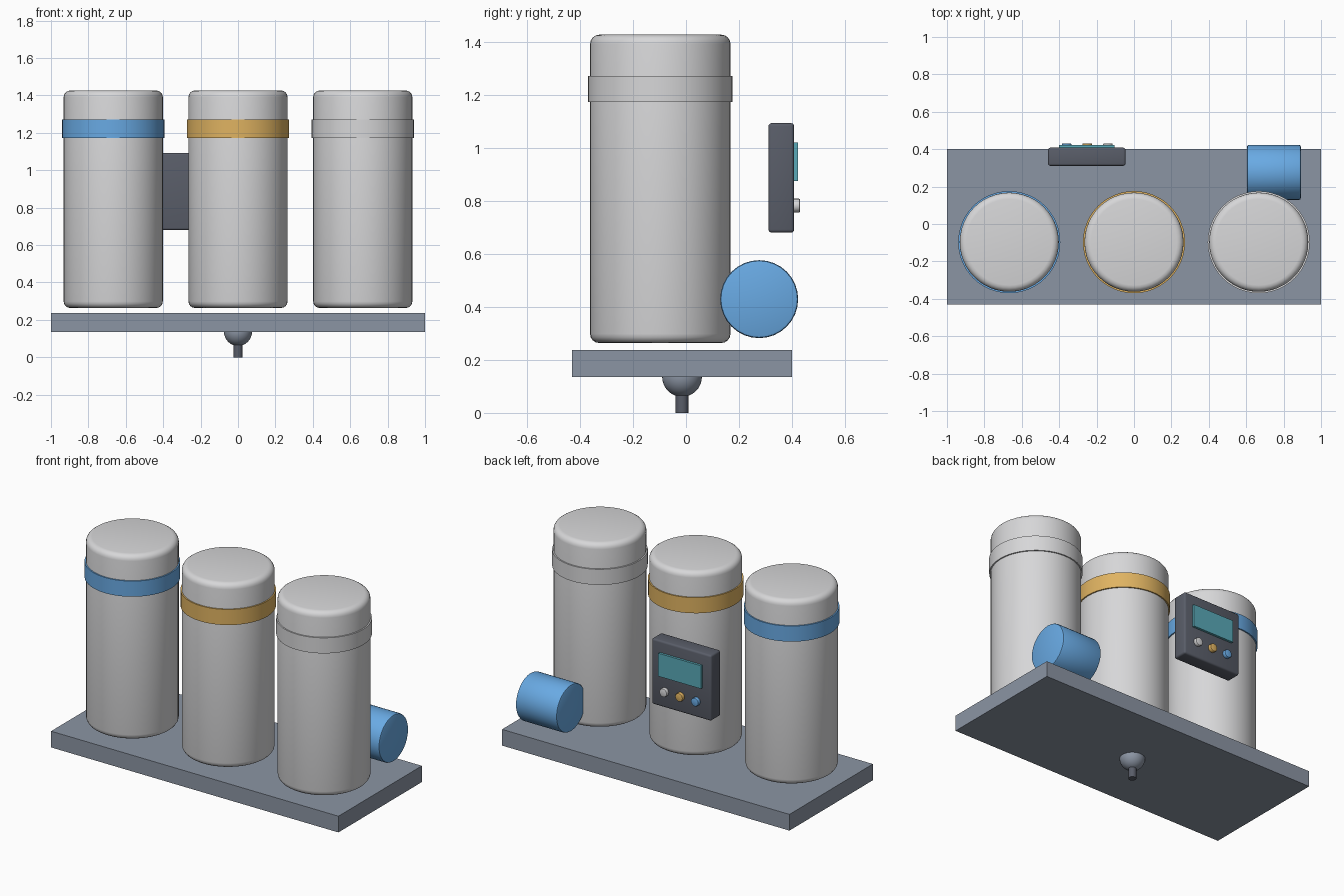
import bpy, bmesh, math
from mathutils import Matrix, Vector

cube = bpy.data.objects.get("Cube")
if cube:
    bpy.data.objects.remove(cube, do_unlink=True)


def material(name, color):
    m = bpy.data.materials.new(name)
    m.use_nodes = True
    m.diffuse_color = (*color, 1)
    m.node_tree.nodes["Principled BSDF"].inputs["Base Color"].default_value = (*color, 1)
    return m


GREY = material("light grey", (0.68, 0.68, 0.69))
BLUE = material("blue", (0.14, 0.40, 0.77))
GOLD = material("gold", (0.74, 0.45, 0.12))
SLATE = material("slate", (0.26, 0.30, 0.37))
DARK = material("dark grey", (0.10, 0.11, 0.14))
TEAL = material("teal", (0.10, 0.40, 0.48))

AXES = {"Z": Matrix(), "X": Matrix.Rotation(math.pi / 2, 4, "Y"),
        "Y": Matrix.Rotation(-math.pi / 2, 4, "X")}


def finish(bm, name, mat, loc, smooth=True):
    bmesh.ops.recalc_face_normals(bm, faces=bm.faces)
    mesh = bpy.data.meshes.new(name)
    bm.to_mesh(mesh)
    bm.free()
    mesh.materials.append(mat)
    obj = bpy.data.objects.new(name, mesh)
    bpy.context.collection.objects.link(obj)
    obj.location = loc
    if smooth:
        bpy.ops.object.select_all(action="DESELECT")
        obj.select_set(True)
        bpy.context.view_layer.objects.active = obj
        bpy.ops.object.shade_smooth_by_angle(angle=math.radians(35))
    return obj


def box(name, mat, low, high, bevel=0):
    """Box between two corners, with optionally rounded edges."""
    low, high = Vector(low), Vector(high)
    bm = bmesh.new()
    bmesh.ops.create_cube(bm, size=1)
    bmesh.ops.scale(bm, vec=high - low, verts=bm.verts)
    if bevel:
        bmesh.ops.bevel(bm, geom=bm.edges[:], offset=bevel, segments=3,
                        profile=0.5, affect="EDGES")
    return finish(bm, name, mat, (low + high) / 2, bool(bevel))


def cylinder(name, mat, loc, radius, length, axis="Z", sides=48, bevel=0, steps=4):
    """Cylinder centred on loc, with optionally rounded rims."""
    bm = bmesh.new()
    bmesh.ops.create_cone(bm, cap_ends=True, segments=sides, radius1=radius,
                          radius2=radius, depth=length)
    if bevel:
        rims = [e for e in bm.edges if abs(e.verts[0].co.z - e.verts[1].co.z) < 1e-4]
        bmesh.ops.bevel(bm, geom=rims, offset=bevel, segments=steps,
                        profile=0.5, affect="EDGES")
    bm.transform(AXES[axis])
    return finish(bm, name, mat, loc)


# Base plate
box("base_plate", SLATE, (-1, -0.43, 0.135), (1, 0.4, 0.237))

# Three canisters with coloured bands
for side, x, mat in (("right", -0.667, BLUE), ("middle", 0, GOLD), ("left", 0.667, GREY)):
    cylinder(side + "_canister", GREY, (x, -0.097, 0.845), 0.265, 1.163, bevel=0.035)
    cylinder(side + "_band", mat, (x, -0.097, 1.221), 0.273, 0.098)

# Pump drum lying behind the left canister
cylinder("pump_drum", BLUE, (0.748, 0.276, 0.429), 0.147, 0.288, "X", 32, 0.01, 2)

# Control panel on the back, with screen and buttons
box("control_panel", DARK, (-0.46, 0.311, 0.68), (-0.045, 0.408, 1.093), 0.012)
box("panel_screen", TEAL, (-0.4, 0.395, 0.875), (-0.103, 0.423, 1.02))
for side, x, mat in (("left", -0.14, GREY), ("middle", -0.25, GOLD), ("right", -0.36, BLUE)):
    cylinder(side + "_button", mat, (x, 0.415, 0.782), 0.026, 0.03, "Y", 16, 0.004, 2)

# Outlet under the plate: half-dome and spout
bm = bmesh.new()
bmesh.ops.create_uvsphere(bm, u_segments=32, v_segments=16, radius=0.075)
bmesh.ops.bisect_plane(bm, geom=bm.verts[:] + bm.edges[:] + bm.faces[:],
                       plane_co=(0, 0, 0.001), plane_no=(0, 0, 1), clear_outer=True)
finish(bm, "outlet_dome", SLATE, (0, -0.015, 0.136))
cylinder("outlet_spout", DARK, (0, -0.015, 0.04), 0.024, 0.08, sides=16)
